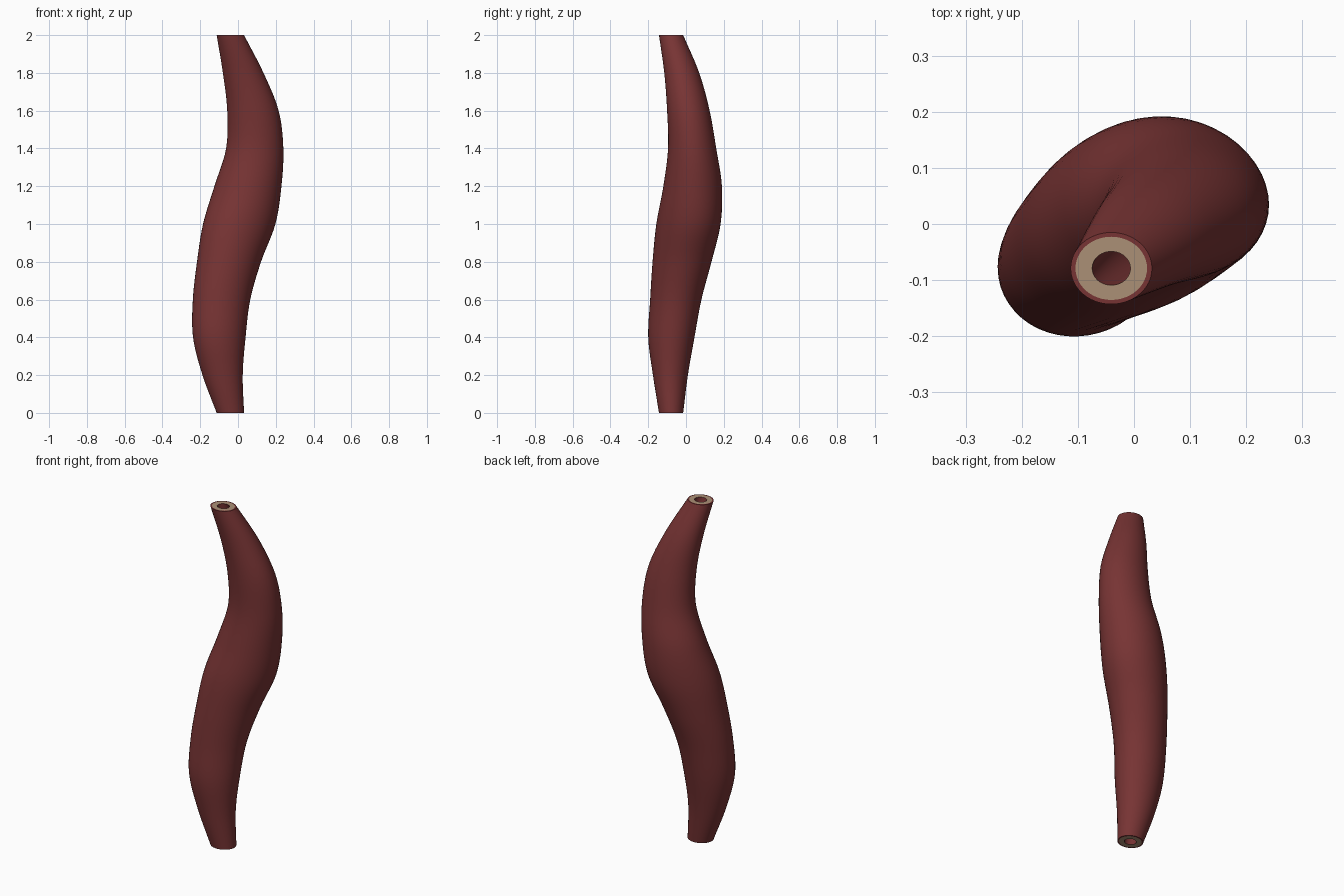
import bpy, bmesh, math

if "Cube" in bpy.data.objects:
    bpy.data.objects.remove(bpy.data.objects["Cube"], do_unlink=True)

SIDES, STEPS = 48, 6
RIM, BORE = 0.88, 0.47

# Cross-sections every 0.2 in height: x min, x max, y min, y max, diagonal lean
SECTIONS = [
    (-.113, .032, -.143, -.015, 0),
    (-.188, .025, -.175, .01, 0),
    (-.238, .04, -.2, .045, .05),
    (-.239, .065, -.19, .082, .07),
    (-.217, .122, -.177, .135, .1),
    (-.185, .198, -.157, .183, .12),
    (-.125, .23, -.12, .19, .03),
    (-.063, .24, -.095, .16, 0),
    (-.057, .215, -.1, .125, 0),
    (-.08, .135, -.115, .07, 0),
    (-.113, .032, -.143, -.015, 0),
]


def material(name, rgb):
    m = bpy.data.materials.new(name)
    m.use_nodes = True
    m.diffuse_color = (*rgb, 1)
    bsdf = m.node_tree.nodes["Principled BSDF"]
    bsdf.inputs["Base Color"].default_value = (*rgb, 1)
    bsdf.inputs["Roughness"].default_value = 0.7
    return m


def section(t):
    """Smoothly interpolated cross-section at section number t."""
    last = len(SECTIONS) - 1
    i = min(int(t), last - 1)
    f = t - i
    b, c = SECTIONS[i], SECTIONS[i + 1]
    a = SECTIONS[i - 1] if i else [2 * p - q for p, q in zip(b, c)]
    d = SECTIONS[i + 2] if i + 2 <= last else [2 * q - p for p, q in zip(b, c)]
    return [q + f / 2 * (r - p + f * (2 * p - 5 * q + 4 * r - s
            + f * (3 * (q - r) + s - p))) for p, q, r, s in zip(a, b, c, d)]


def ring(bm, t, scale):
    """Loop of vertices around the tube, leaning along the diagonal."""
    x0, x1, y0, y1, lean = section(t)
    rx, ry = (x1 - x0) / 2 * scale, (y1 - y0) / 2 * scale
    side = math.sqrt(1 - lean * lean)
    loop = []
    for k in range(SIDES):
        u = math.tau * k / SIDES
        x = (x0 + x1) / 2 + rx * math.cos(u)
        y = (y0 + y1) / 2 + ry * (lean * math.cos(u) + side * math.sin(u))
        loop.append(bm.verts.new((x, y, t * 0.2)))
    return loop


red = material("dark red", (.185, .034, .034))
tan = material("tan", (.41, .28, .18))

# Closed hollow tube: outer wall up, top rim, bore down, bottom rim
bm = bmesh.new()
count = (len(SECTIONS) - 1) * STEPS
levels = [i / STEPS for i in range(count + 1)]
rows = [(t, 1) for t in levels] + [(levels[-1], RIM)]
rows += [(t, BORE) for t in reversed(levels)] + [(0, RIM)]
loops = [ring(bm, t, s) for t, s in rows]
for j, (t, s) in enumerate(rows):
    n = (j + 1) % len(rows)
    end_ring = {s, rows[n][1]} == {RIM, BORE}
    for k in range(SIDES):
        m = (k + 1) % SIDES
        face = bm.faces.new((loops[j][k], loops[j][m], loops[n][m], loops[n][k]))
        face.material_index = 1 if end_ring else 0
bmesh.ops.recalc_face_normals(bm, faces=bm.faces)
mesh = bpy.data.meshes.new("curved_tube")
bm.to_mesh(mesh)
bm.free()
mesh.materials.append(red)
mesh.materials.append(tan)
tube = bpy.data.objects.new("curved_tube", mesh)
bpy.context.collection.objects.link(tube)

# Smooth walls with crisp cut ends
bpy.ops.object.select_all(action="DESELECT")
tube.select_set(True)
bpy.context.view_layer.objects.active = tube
bpy.ops.object.shade_smooth_by_angle(angle=math.radians(40))
